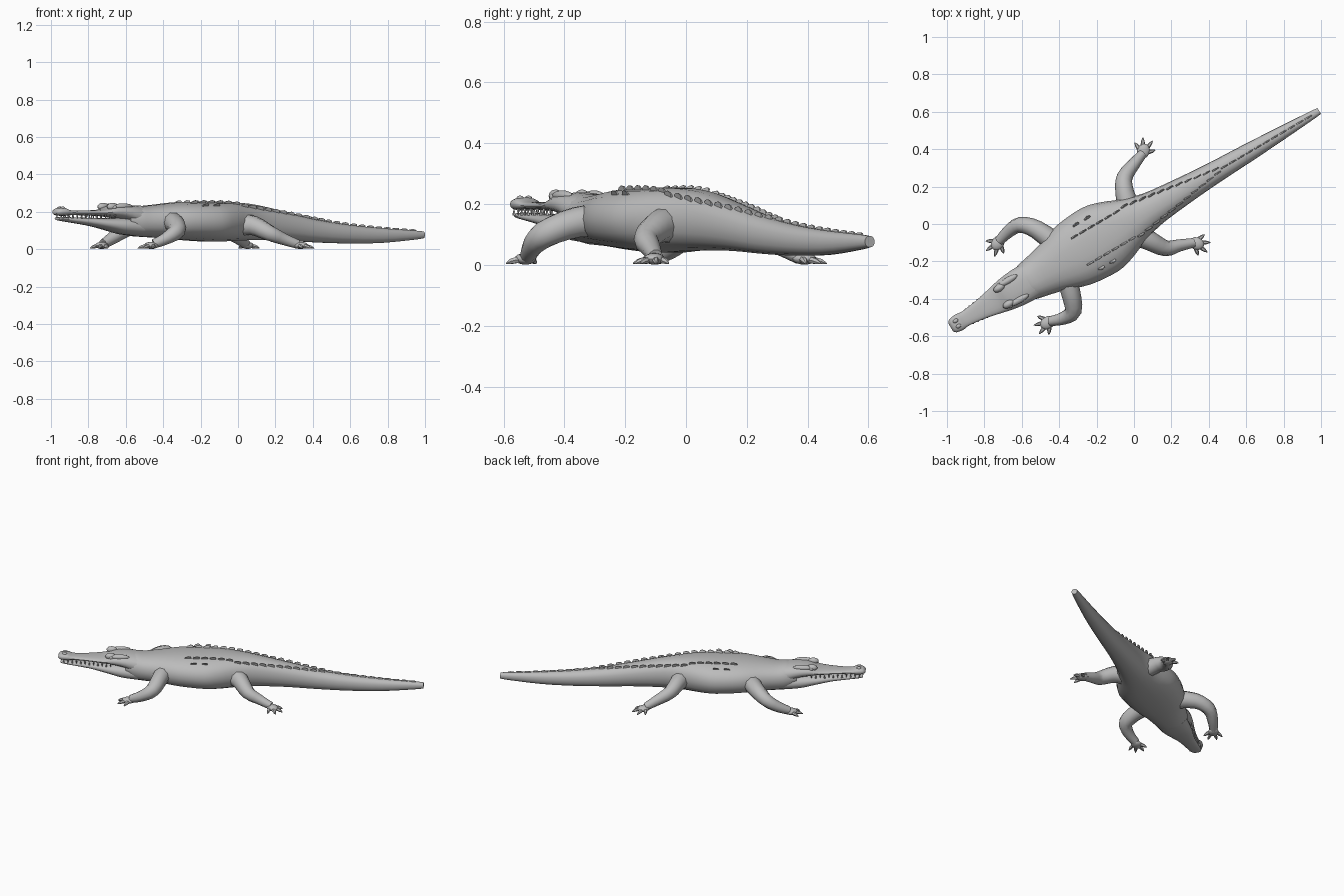
import bpy, bmesh, math
from mathutils import Vector, Matrix

cube = bpy.data.objects.get("Cube")
if cube:
    bpy.data.objects.remove(cube)

HIDE = bpy.data.materials.new("grey_hide")
HIDE.use_nodes = True
GREY = (0.5, 0.5, 0.5, 1)
HIDE.diffuse_color = GREY
HIDE.node_tree.nodes["Principled BSDF"].inputs["Base Color"].default_value = GREY

# The animal lies diagonally: local x runs snout to tail, local y across
LAY = Matrix.Rotation(math.radians(30.4), 4, 'Z') @ Matrix.Translation((0, 0.02, 0))
SQUARE = 0.85


def finish(name, bm, matrix=None, angle=40):
    if matrix:
        bm.transform(matrix)
    bmesh.ops.recalc_face_normals(bm, faces=bm.faces)
    mesh = bpy.data.meshes.new(name)
    bm.to_mesh(mesh)
    bm.free()
    mesh.materials.append(HIDE)
    ob = bpy.data.objects.new(name, mesh)
    bpy.context.collection.objects.link(ob)
    bpy.ops.object.select_all(action='DESELECT')
    ob.select_set(True)
    bpy.context.view_layer.objects.active = ob
    bpy.ops.object.shade_smooth_by_angle(angle=math.radians(angle))
    return ob


def smooth_path(points, steps):
    """Catmull-Rom resampling of points with any number of values."""
    pts = [Vector(p) for p in points]
    out = []
    for i in range(len(pts) - 1):
        a, b, c, d = pts[max(i - 1, 0)], pts[i], pts[i + 1], pts[min(i + 2, len(pts) - 1)]
        for k in range(steps):
            t = k / steps
            out.append(b + (c - a) * (t / 2) + (a * 2 - b * 5 + c * 4 - d) * (t * t / 2)
                       + (b * 3 - a - c * 3 + d) * (t ** 3 / 2))
    return out + [pts[-1]]


def bridge(bm, rings):
    loops = [[bm.verts.new(p) for p in ring] for ring in rings]
    n = len(loops[0])
    for a, b in zip(loops, loops[1:]):
        for i in range(n):
            bm.faces.new((a[i], a[(i + 1) % n], b[(i + 1) % n], b[i]))
    bm.faces.new(loops[0])
    bm.faces.new(loops[-1])


def soft(value):
    return math.copysign(abs(value) ** SQUARE, value)


def loft(name, sections, sides=18, steps=3):
    """Sections are (along, bottom, top, half width)."""
    path = smooth_path(sections, steps)
    rings = []
    for x, low, high, wide in path:
        angles = [math.tau * i / sides for i in range(sides)]
        rings.append([(x, wide * soft(math.cos(a)),
                       (low + high) / 2 + (high - low) / 2 * soft(math.sin(a))) for a in angles])
    bm = bmesh.new()
    bridge(bm, rings)
    finish(name, bm, LAY)
    return path


def add_tube(bm, points, sides=10, steps=3):
    """Points are (x, y, z, radius)."""
    path = smooth_path(points, steps)
    rings = []
    for i, p in enumerate(path):
        ahead = (path[min(i + 1, len(path) - 1)] - path[max(i - 1, 0)]).xyz.normalized()
        side = ahead.cross(Vector((0, 0, 1))).normalized()
        up = side.cross(ahead)
        rings.append([p.xyz + (side * math.cos(a) + up * math.sin(a)) * p.w
                      for a in (math.tau * k / sides for k in range(sides))])
    bridge(bm, rings)


def add_ball(bm, centre, size, turn=0):
    m = Matrix.Translation(centre) @ Matrix.Rotation(turn, 4, 'Z') @ Matrix.Diagonal((*size, 1))
    bmesh.ops.create_uvsphere(bm, u_segments=12, v_segments=8, radius=1, matrix=m)


# Neck, trunk and tail
trunk = loft("body_and_tail", [
    (-.70, .10, .22, .085), (-.64, .07, .235, .105), (-.58, .065, .232, .118),
    (-.49, .06, .24, .14), (-.36, .05, .252, .182), (-.2, .04, .255, .195),
    (-.1, .04, .255, .172), (0, .045, .25, .132), (.12, .047, .237, .097),
    (.3, .045, .2, .076), (.5, .035, .158, .06), (.7, .03, .13, .05),
    (.9, .033, .112, .038), (1.1, .05, .1, .024), (1.16, .058, .095, .018)])

# Head: upper and lower jaws with a narrow gap
loft("upper_jaw", [
    (-1.125, .188, .205, .025), (-1.11, .18, .219, .04), (-1.07, .178, .221, .046),
    (-1.03, .182, .208, .042), (-.93, .18, .207, .055), (-.84, .176, .213, .075),
    (-.78, .168, .233, .088), (-.70, .15, .238, .098), (-.6, .1, .23, .1)])
loft("lower_jaw", [
    (-1.11, .156, .17, .025), (-1.08, .15, .172, .036), (-.93, .128, .168, .05),
    (-.82, .105, .166, .074), (-.72, .08, .17, .092), (-.62, .07, .17, .1)])

# Teeth along both jaws
bm = bmesh.new()
for side in (-1, 1):
    for i in range(12):
        x = -1.09 + i * .027
        down = i % 2
        y = side * (.036 + max(0, x + 1.05) * .14)
        m = Matrix.Translation((x, y, .174)) @ Matrix.Rotation(math.pi * down, 4, 'X')
        bmesh.ops.create_cone(bm, segments=5, radius1=.006, radius2=.001, depth=.022, matrix=m)
finish("teeth", bm, LAY)

# Eyes, brow ridges and nostrils
bm = bmesh.new()
for side in (-1, 1):
    add_ball(bm, (-.795, side * .05, .227), (.034, .02, .021))
    add_ball(bm, (-.79, side * .064, .222), (.014, .01, .012))
    add_ball(bm, (-.735, side * .06, .228), (.06, .018, .017))
    add_ball(bm, (-1.085, side * .016, .218), (.016, .011, .01))
finish("eyes_and_nostrils", bm, LAY)


# Bony plates on the back
def back_height(x, y):
    for a, b in zip(trunk, trunk[1:]):
        if a.x <= x <= b.x:
            _, low, high, wide = a.lerp(b, (x - a.x) / (b.x - a.x))
            rise = max(0, 1 - (abs(y) / wide) ** (2 / SQUARE)) ** (SQUARE / 2)
            return (low + high) / 2 + (high - low) / 2 * rise
    return trunk[-1].z


def add_scute(bm, x, y, length, height):
    outline = [(-.5, -.6), (-.3, .5), (.1, 1), (.45, .8), (.5, -.6)]
    lean = y * .1
    rings = []
    for thick in (-.004, .004):
        rings.append([(x + s * length, y + thick * (.5 if h > .6 else 1) + lean * max(h, 0),
                       back_height(x + s * length, y) + h * height) for s, h in outline])
    bridge(bm, rings)


bm = bmesh.new()
for side in (-1, 1):
    for i in range(17):
        x = -.31 + i * .052
        spread = .08 if x < 0 else .08 * (1 - x / .56) + .006
        add_scute(bm, x, side * spread, .046, .013)
for i in range(11):
    add_scute(bm, .57 + i * .052, 0, .047, .013 - i * .0006)
for side in (-1, 1):
    for x in (-.27, -.2):
        add_scute(bm, x, side * .13, .04, .01)
finish("back_scutes", bm, LAY, 20)


# Legs and clawed feet, each posed mid-stride
def leg(name, points, heading):
    bm = bmesh.new()
    add_tube(bm, points)
    x, y = points[-1][:2]
    face = math.radians(heading)
    add_ball(bm, (x + .015 * math.cos(face), y + .015 * math.sin(face), .02),
             (.042, .034, .019), face)
    for fan in (-54, -18, 18, 54):
        a = face + math.radians(fan)
        reach = .088 if abs(fan) < 20 else .072
        add_tube(bm, [(x + d * reach * math.cos(a), y + d * reach * math.sin(a), z, r)
                      for d, z, r in ((.2, .02, .013), (.6, .015, .011), (.8, .011, .009),
                                      (1, .004, .002))], 6, 2)
    finish(name, bm)


leg("right_front_leg", [(-.38, -.22, .15, .06), (-.34, -.36, .14, .052),
    (-.325, -.465, .10, .045), (-.38, -.505, .06, .034), (-.45, -.52, .028, .026)], -148)
leg("left_front_leg", [(-.40, -.12, .14, .06), (-.52, -.03, .135, .05),
    (-.61, -.005, .10, .042), (-.67, -.04, .06, .034), (-.72, -.09, .028, .026)], -125)
leg("left_rear_leg", [(-.02, .06, .13, .065), (-.05, .17, .13, .05),
    (-.05, .25, .10, .043), (0, .32, .06, .033), (.045, .375, .026, .025)], 70)
leg("right_rear_leg", [(.01, -.05, .13, .065), (.085, -.09, .125, .053),
    (.17, -.13, .085, .043), (.24, -.115, .055, .033), (.32, -.1, .026, .025)], -17)
